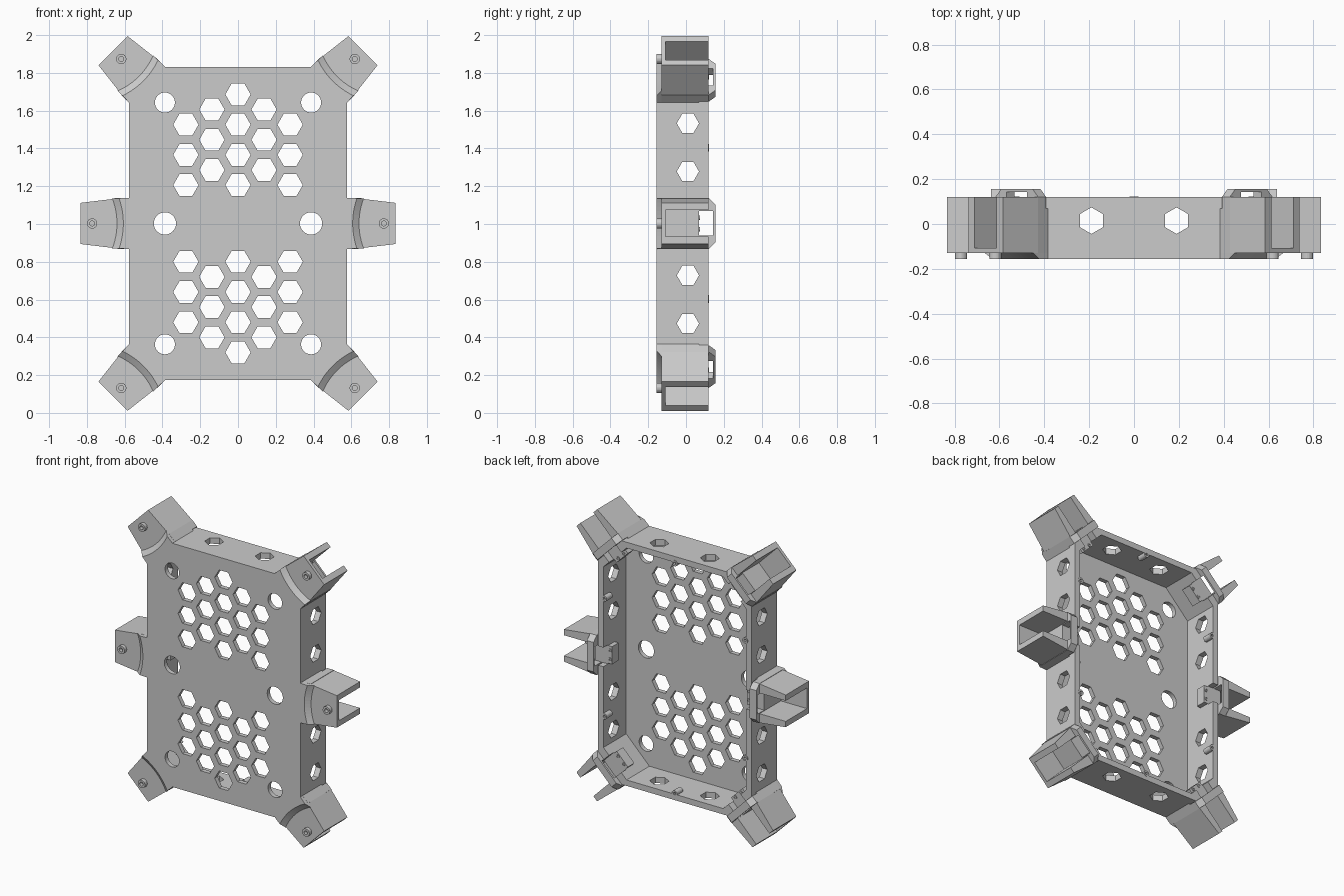
import bpy, bmesh
from math import sin, cos, pi, radians, sqrt
from mathutils import Matrix, Vector

cube = bpy.data.objects.get("Cube")
if cube:
    bpy.data.objects.remove(cube, do_unlink=True)

grey = bpy.data.materials.new("plain grey")
grey.use_nodes = True
tone = (0.6, 0.6, 0.6, 1)
grey.diffuse_color = tone
grey.node_tree.nodes["Principled BSDF"].inputs["Base Color"].default_value = tone

MID = 1.003             # height of the centre
FRONT, BACK = -0.155, 0.12


def loft(bm, rings, closed=False):
    """Skin a list of point rings; cap the ends unless the list is closed."""
    vs = [[bm.verts.new(p) for p in r] for r in rings]
    n = len(vs[0])
    pairs = list(zip(vs, vs[1:])) + ([(vs[-1], vs[0])] if closed else [])
    for a, b in pairs:
        for i in range(n):
            j = (i + 1) % n
            bm.faces.new((a[i], a[j], b[j], b[i]))
    if not closed:
        bm.faces.new(vs[0])
        bm.faces.new(vs[-1])


def ring_y(pts, y):
    return [(x, y, z) for x, z in pts]


def prism(bm, pts, y0, y1):
    loft(bm, [ring_y(pts, y0), ring_y(pts, y1)])


def box(bm, x0, x1, y0, y1, z0, z1):
    prism(bm, [(x0, z0), (x1, z0), (x1, z1), (x0, z1)], y0, y1)


def ngon(x, z, r, n, turn=0):
    return [(x + r * cos(2 * pi * i / n + turn), z + r * sin(2 * pi * i / n + turn))
            for i in range(n)]


def tube(bm, x, z, r, hole, y0, y1):
    o, h = ngon(x, z, r, 20), ngon(x, z, hole, 20)
    loft(bm, [ring_y(o, y0), ring_y(o, y1), ring_y(h, y1), ring_y(h, y0)], True)


def finish(name, bm, matrix=None):
    if matrix:
        bm.transform(matrix)
    bmesh.ops.recalc_face_normals(bm, faces=bm.faces)
    mesh = bpy.data.meshes.new(name)
    bm.to_mesh(mesh)
    bm.free()
    mesh.materials.append(grey)
    ob = bpy.data.objects.new(name, mesh)
    bpy.context.collection.objects.link(ob)
    return ob


def cut(ob, bm):
    """Subtract a bmesh from an object and bake the result."""
    cutter = finish("cutter", bm)
    cutter.hide_render = True
    mod = ob.modifiers.new("cut", 'BOOLEAN')
    mod.operation, mod.solver, mod.object = 'DIFFERENCE', 'EXACT', cutter
    graph = bpy.context.evaluated_depsgraph_get()
    baked = bpy.data.meshes.new_from_object(ob.evaluated_get(graph))
    ob.modifiers.clear()
    ob.data = baked
    bpy.data.objects.remove(cutter, do_unlink=True)


def octagon(hx, hz, c):
    quarter = [(hx, hz - c), (hx - c, hz)]
    left = [(-x, z) for x, z in reversed(quarter)]
    top = quarter + left
    return [(x, MID + z) for x, z in top] + [(x, MID - z) for x, z in reversed(top)]


# Tray: octagonal shell open at the back
bm = bmesh.new()
prism(bm, octagon(0.577, 0.828, 0.155), FRONT, BACK)
tray = finish("tray", bm)
bm = bmesh.new()
prism(bm, octagon(0.537, 0.788, 0.174), FRONT + 0.03, BACK + 0.1)
cut(tray, bm)

# Honeycomb and round holes in the front plate
bm = bmesh.new()
for side in (-1, 1):
    for col in range(-2, 3):
        count = 4 if col == 0 else 3
        start = 0.283 if abs(col) == 1 else 0.203
        for row in range(count):
            z = MID + side * (start + 0.16 * row)
            prism(bm, ngon(0.138 * col, z, 0.067, 6), FRONT - 0.05, FRONT + 0.06)
    for dz, r in ((-0.64, 0.053), (0, 0.059), (0.64, 0.053)):
        prism(bm, ngon(0.387 * side, MID + dz, r, 32), FRONT - 0.05, FRONT + 0.06)
cut(tray, bm)

# Hexagonal vents through the side, top and bottom walls
bm = bmesh.new()
for s in (-1, 1):
    for dz in (-0.53, -0.275, 0.275, 0.53):
        pts = ngon(0.01, MID + dz, 0.059, 6)
        loft(bm, [[(s * x, y, z) for y, z in pts] for x in (0.5, 0.65)])
    for x in (-0.19, 0.19):
        pts = ngon(0.015, x, 0.059, 6)
        loft(bm, [[(px, y, MID + s * z) for y, px in pts] for z in (0.75, 0.9)])
cut(tray, bm)

# Frames of the six mounts: local x points outward from the tray
mounts = []
for name, a, x, z in (("left_mount", 0, 0.577, 0), ("right_mount", 180, -0.577, 0),
                      ("top_left_mount", 45, 0.48, 0.733), ("top_right_mount", 135, -0.48, 0.733),
                      ("bottom_left_mount", -45, 0.48, -0.733),
                      ("bottom_right_mount", -135, -0.48, -0.733)):
    mounts.append((name, Matrix.Translation((x, 0, MID + z)) @ Matrix.Rotation(radians(-a), 4, 'Y')))

# Notches in the rim behind each mount
bm = bmesh.new()
for _, m in mounts:
    part = bmesh.new()
    box(part, -0.1, 0.1, 0.07, 0.2, -0.065, 0.065)
    part.transform(m)
    tmp = bpy.data.meshes.new("notch")
    part.to_mesh(tmp)
    part.free()
    bm.from_mesh(tmp)
    bpy.data.meshes.remove(tmp)
cut(tray, bm)

END, WIDE, TIP, SLOT = 0.257, 0.135, 0.109, 0.07
for name, m in mounts:
    bm = bmesh.new()
    # Collar with an arched window at the back
    box(bm, 0, 0.06, -0.13, 0.07, -WIDE, WIDE)
    half = [(0.07, WIDE), (0.12, WIDE), (0.155, 0.1)]
    inner = [(0.142, 0.065), (0.07, 0.065)]
    arch = half + [(y, -v) for y, v in reversed(half)]
    arch += [(y, -v) for y, v in reversed(inner)] + inner
    loft(bm, [[(u, y, v) for y, v in arch] for u in (0.01, 0.06)])
    # Tapered channel: two cheeks and a floor
    for s in (-1, 1):
        prism(bm, [(0.04, s * SLOT), (0.04, s * WIDE), (END, s * TIP), (END, s * SLOT)], -0.13, BACK)
    box(bm, 0.04, END, -0.13, -0.108, -SLOT, SLOT)
    # Curved, bevelled step on the front
    rings = []
    for y, r in ((FRONT, 0.4), (-0.129, 0.365)):
        arc = []
        for i in range(13):
            v = 0.133 * (i / 6 - 1)
            arc.append((0.43 - sqrt(r * r - v * v), v))
        rings.append(ring_y([(0, WIDE), (0, -WIDE)] + arc, y))
    loft(bm, rings)
    # Screw boss on the front and fixing pad inside the tray
    tube(bm, 0.195, 0, 0.027, 0.013, FRONT, -0.128)
    box(bm, -0.07, -0.03, 0, 0.07, -0.06, 0.06)
    for v in (-0.03, 0.03):
        tube(bm, -0.055, v, 0.012, 0.006, 0.06, 0.075)
    finish(name, bm, m)

# Small bosses along the inside of the rim
bm = bmesh.new()
for s in (-1, 1):
    for dz in (-0.4, 0.4):
        tube(bm, s * 0.53, MID + dz, 0.02, 0.009, 0.06, BACK + 0.003)
    tube(bm, 0, MID + s * 0.782, 0.02, 0.009, 0.06, BACK + 0.003)
finish("rim_bosses", bm)
